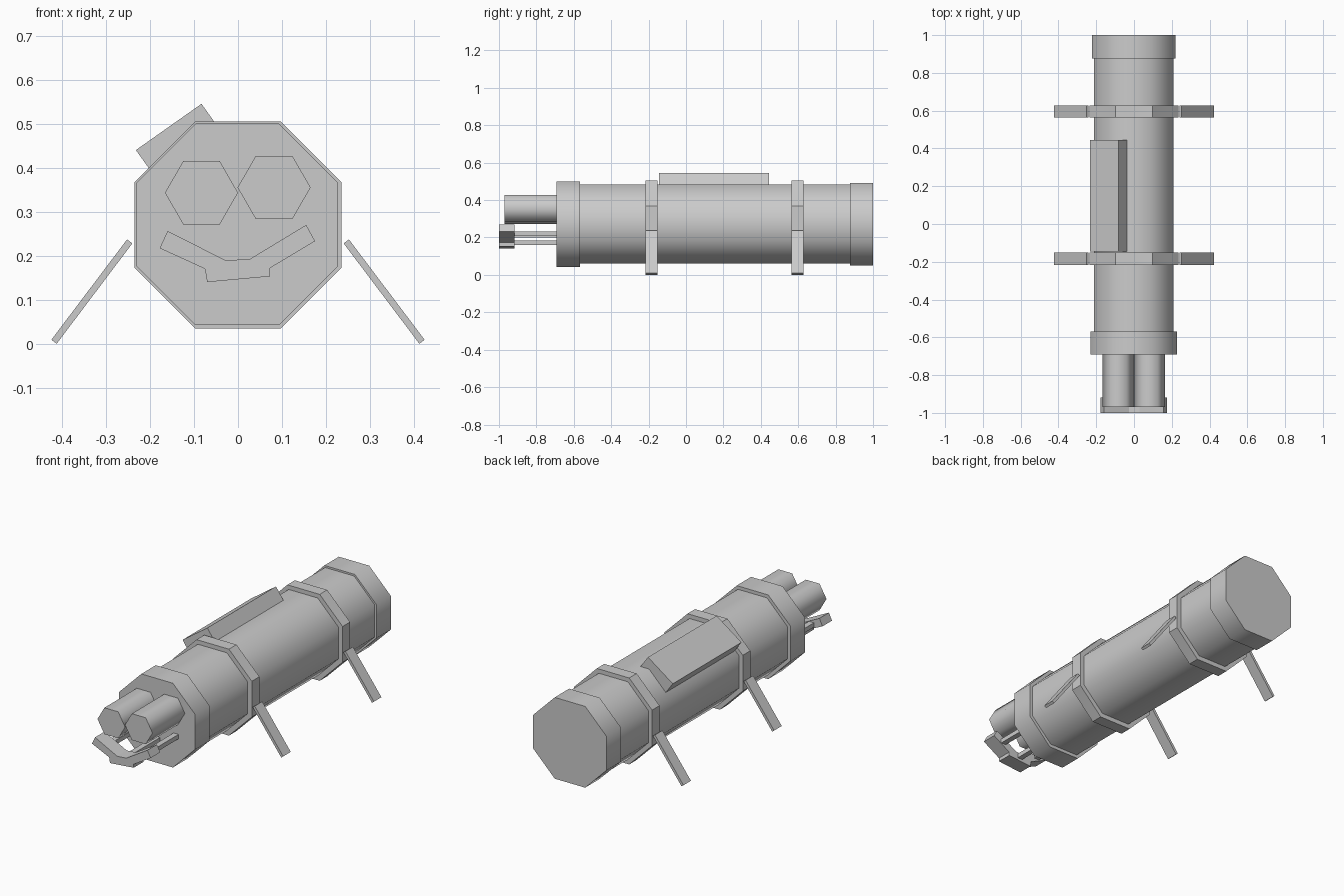
import bpy, math

if "Cube" in bpy.data.objects:
    bpy.data.objects.remove(bpy.data.objects["Cube"])

def prism(name, profile, y0, y1, smooth=False):
    """Extrude an (x, z) outline along y."""
    area = sum(a[0] * b[1] - b[0] * a[1]
               for a, b in zip(profile, profile[1:] + profile[:1]))
    if area < 0:
        profile = profile[::-1]
    n = len(profile)
    verts = [(x, y, z) for y in (y0, y1) for x, z in profile]
    faces = [tuple(range(n)), tuple(range(2 * n - 1, n - 1, -1))]
    faces += [(i, i + n, (i + 1) % n + n, (i + 1) % n) for i in range(n)]
    mesh = bpy.data.meshes.new(name)
    mesh.from_pydata(verts, [], faces)
    for p in mesh.polygons:
        p.use_smooth = smooth and p.index > 1   # end caps stay flat
    ob = bpy.data.objects.new(name, mesh)
    bpy.context.collection.objects.link(ob)
    return ob

def ngon(n, r, cx, cz, turn=0.0):
    return [(cx + r * math.cos(turn + math.tau * i / n),
             cz + r * math.sin(turn + math.tau * i / n)) for i in range(n)]

def octagon(apothem, cx=-0.002, cz=0.271):
    return ngon(8, apothem / math.cos(math.pi / 8), cx, cz, math.pi / 8)

def rect(x, z, w, h):
    return [(x - w / 2, z - h / 2), (x + w / 2, z - h / 2),
            (x + w / 2, z + h / 2), (x - w / 2, z + h / 2)]

# Main tube with front collar and rear cap
prism("body_tube", octagon(0.211), -0.62, 0.95, True)
prism("front_collar", octagon(0.229), -0.692, -0.568, True)
prism("rear_cap", octagon(0.221), 0.876, 1.0, True)

# Clamp bands, each with a pair of splayed legs
leg = [(0.252, 0.237), (0.240, 0.228), (0.412, 0.0), (0.424, 0.009)]
for label, y0, y1 in (("front", -0.217, -0.152), ("rear", 0.563, 0.627)):
    prism(label + "_band", octagon(0.235, 0, 0.27), y0, y1)
    for side, s in (("right", 1), ("left", -1)):
        prism(f"{label}_{side}_leg", [(s * x, z) for x, z in leg], y0, y1)

# Tilted box on the upper left of the tube
prism("top_box", [(-0.232, 0.440), (-0.083, 0.545), (-0.023, 0.461),
                  (-0.172, 0.356)], -0.145, 0.445)

# Two hexagonal front tubes
prism("left_front_tube", ngon(6, 0.083, -0.083, 0.343), -0.97, -0.68, True)
prism("right_front_tube", ngon(6, 0.083, 0.082, 0.355), -0.97, -0.68, True)

# Curved front bracket in three segments
prism("bracket_left", [(-0.160, 0.256), (-0.178, 0.217), (-0.075, 0.170),
                       (-0.027, 0.189)], -1.0, -0.918)
prism("bracket_middle", [(-0.027, 0.189), (-0.075, 0.170), (-0.070, 0.140),
                         (0.073, 0.153), (0.073, 0.172), (0.028, 0.193)], -1.0, -0.918)
prism("bracket_right", [(0.028, 0.193), (0.073, 0.172), (0.175, 0.233),
                        (0.155, 0.270)], -1.0, -0.918)

# Rods holding the bracket to the collar
for label, x, z in (("left", -0.112, 0.211), ("middle", 0.0, 0.172), ("right", 0.112, 0.219)):
    prism(label + "_bracket_rod", rect(x, z, 0.03, 0.024), -0.93, -0.68)
